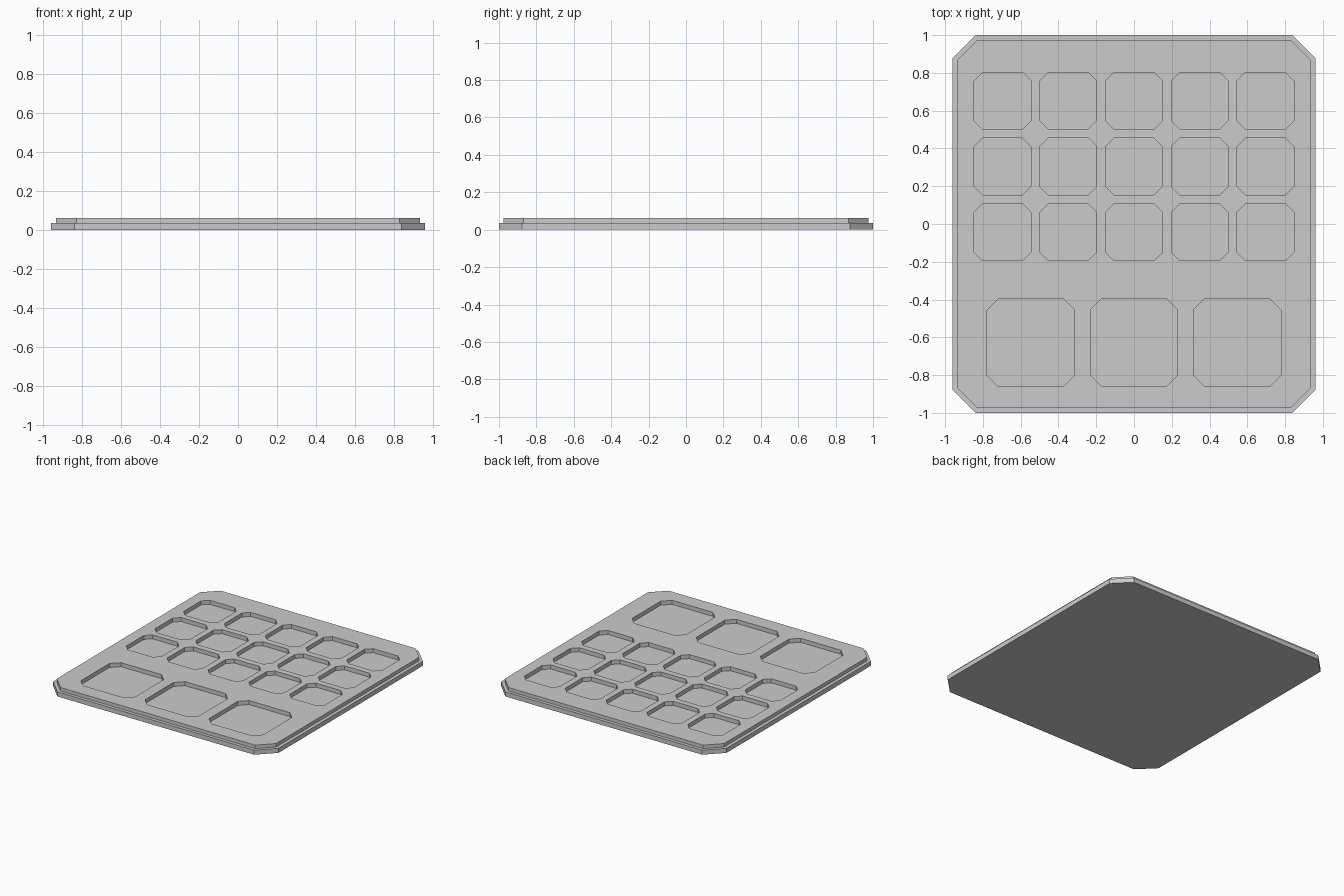
import bpy, bmesh

if "Cube" in bpy.data.objects:
    bpy.data.objects.remove(bpy.data.objects["Cube"])

TOP, LEDGE, FLOOR = 0.062, 0.035, 0.031


def octagon(hx, hy, c, cx=0, cy=0):
    """Rectangle outline with cut corners, counter-clockwise."""
    pts = [(hx, -hy + c), (hx, hy - c), (hx - c, hy), (-hx + c, hy),
           (-hx, hy - c), (-hx, -hy + c), (-hx + c, -hy), (hx - c, -hy)]
    return [(cx + x, cy + y) for x, y in pts]


def add_stack(bm, levels):
    """Closed solid from a stack of (outline, z) rings."""
    rings = [[bm.verts.new((x, y, z)) for x, y in o] for o, z in levels]
    for a, b in zip(rings, rings[1:]):
        n = len(a)
        for i in range(n):
            j = (i + 1) % n
            bm.faces.new((a[i], a[j], b[j], b[i]))
    bm.faces.new(rings[0][::-1])
    bm.faces.new(rings[-1])


def to_object(bm, name):
    bmesh.ops.recalc_face_normals(bm, faces=bm.faces)
    mesh = bpy.data.meshes.new(name)
    bm.to_mesh(mesh)
    bm.free()
    ob = bpy.data.objects.new(name, mesh)
    bpy.context.collection.objects.link(ob)
    return ob


# Tray body: wide base with a narrower raised upper layer
bm = bmesh.new()
base, upper = octagon(0.96, 1.0, 0.122), octagon(0.934, 0.975, 0.105)
add_stack(bm, [(base, 0), (base, LEDGE), (upper, LEDGE), (upper, TOP)])
tray = to_object(bm, "tray")

# Pocket cutters: 5 x 3 small pockets and a row of 3 large ones
bm = bmesh.new()
pockets = [(i * 0.348, 0.652 - j * 0.348, 0.15, 0.044)
           for i in range(-2, 3) for j in range(3)]
pockets += [(i * 0.546, -0.628, 0.231, 0.058) for i in (-1, 0, 1)]
for x, y, half, cut in pockets:
    outline = octagon(half, half, cut, x, y)
    add_stack(bm, [(outline, FLOOR), (outline, TOP + 0.05)])
cutter = to_object(bm, "pocket_cutter")
cutter.hide_render = True
cutter.hide_set(True)

mod = tray.modifiers.new("pockets", 'BOOLEAN')
mod.operation = 'DIFFERENCE'
mod.solver = 'EXACT'
mod.object = cutter
